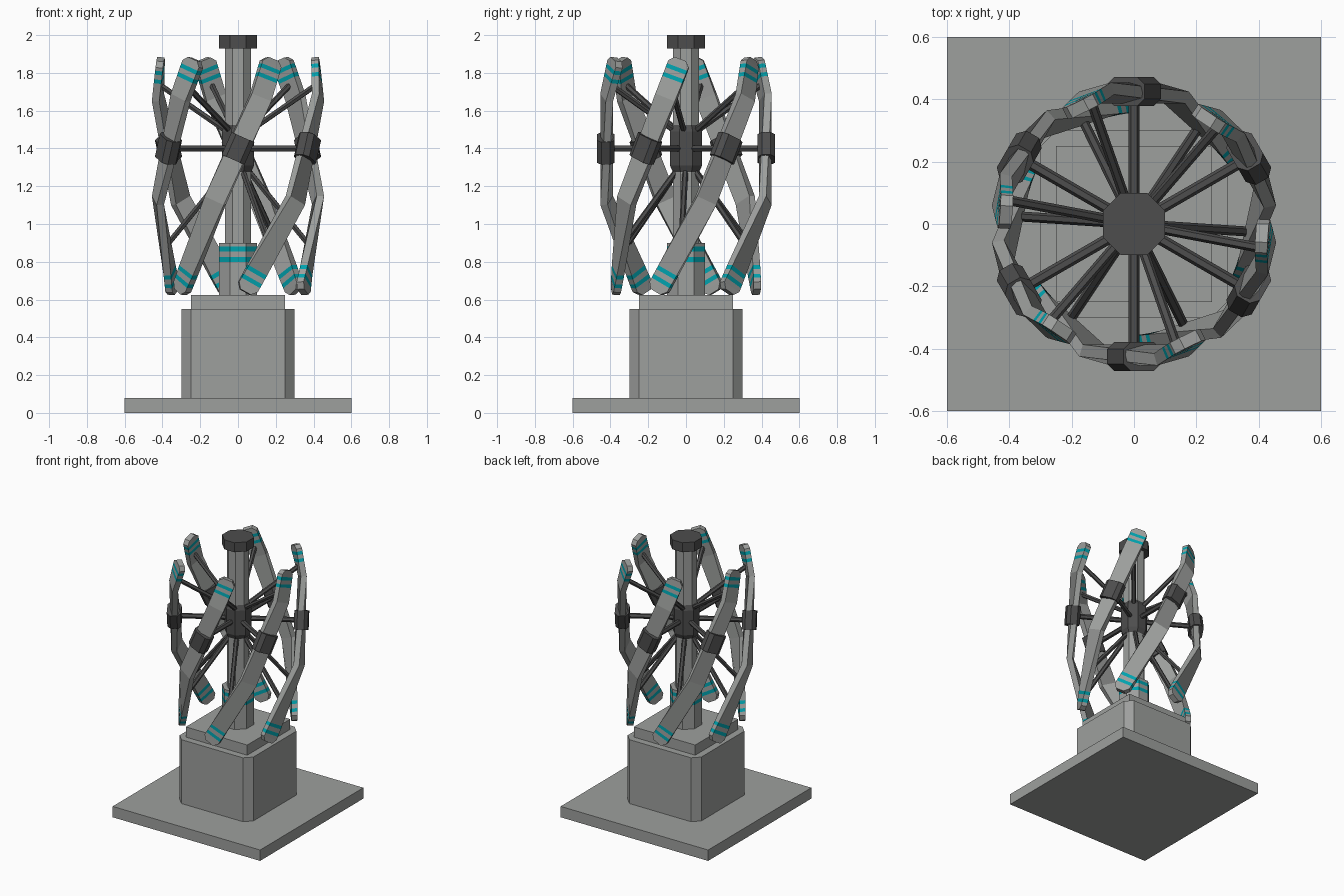
import bpy, bmesh, math
from mathutils import Vector, Matrix

if "Cube" in bpy.data.objects:
    bpy.data.objects.remove(bpy.data.objects["Cube"])


def material(name, rgb):
    m = bpy.data.materials.new(name)
    m.diffuse_color = (*rgb, 1)
    m.use_nodes = True
    m.node_tree.nodes["Principled BSDF"].inputs["Base Color"].default_value = m.diffuse_color
    return m


GREY = material("light grey", (0.34, 0.35, 0.34))
DARK = material("dark grey", (0.075, 0.075, 0.075))
CYAN = material("cyan", (0.0, 0.36, 0.42))


def finish(name, bm, mats):
    bmesh.ops.recalc_face_normals(bm, faces=bm.faces)
    me = bpy.data.meshes.new(name)
    bm.to_mesh(me)
    bm.free()
    for m in mats:
        me.materials.append(m)
    ob = bpy.data.objects.new(name, me)
    bpy.context.collection.objects.link(ob)
    return ob


def loft(name, rings, mats, striped=()):
    """Skin a stack of equal-sided rings; spans listed in striped get slot 1."""
    bm = bmesh.new()
    vs = [[bm.verts.new(p) for p in r] for r in rings]
    n = len(vs[0])
    for i in range(len(vs) - 1):
        for j in range(n):
            k = (j + 1) % n
            f = bm.faces.new((vs[i][j], vs[i][k], vs[i + 1][k], vs[i + 1][j]))
            f.material_index = 1 if i in striped else 0
    bm.faces.new(vs[0])
    bm.faces.new(vs[-1])
    return finish(name, bm, mats)


def octagon(half, chamfer, z):
    """Square of given half width with cut corners at height z."""
    a, b = half, half - chamfer
    return [(a, -b, z), (a, b, z), (b, a, z), (-b, a, z),
            (-a, b, z), (-a, -b, z), (-b, -a, z), (b, -a, z)]


def square(half, z):
    return [(half, -half, z), (half, half, z), (-half, half, z), (-half, -half, z)]


def regular(half, z):
    return octagon(half, half * (2 - math.sqrt(2)), z)


# Pedestal
loft("ground_slab", [square(0.6, 0), square(0.6, 0.08)], [GREY])
loft("pedestal", [octagon(0.3, 0.05, 0.08), octagon(0.3, 0.05, 0.55)], [GREY])
loft("pedestal_step", [square(0.25, 0.55), square(0.25, 0.625)], [GREY])

# Mast with striped collar, hub and cap
loft("mast_collar", [regular(0.1, z) for z in (0.625, 0.80, 0.825, 0.855, 0.88, 0.9)],
     [GREY, CYAN], striped=(1, 3))
loft("mast", [regular(0.07, 0.9), regular(0.07, 1.93)], [GREY])
loft("hub", [regular(r, z) for r, z in
             ((0.05, 1.23), (0.085, 1.31), (0.085, 1.49), (0.05, 1.57))], [DARK])
loft("mast_cap", [regular(0.1, 1.93), regular(0.1, 2.0)], [DARK])

# Blade centre line: bottom tip, lower bend, upper bend, top tip
PATH = [Vector(p) for p in ((-0.305, -0.22, 0.64), (-0.12, -0.42, 1.125),
                            (0.12, -0.42, 1.67), (0.18, -0.37, 1.872))]
DIRS = [(PATH[i + 1] - PATH[i]).normalized() for i in range(3)]
WIDTH, THICK = 0.057, 0.02


def blade_ring(p, t, w):
    n = Vector((p.x, p.y, 0)).normalized()
    n = (n - t * n.dot(t)).normalized()
    s = t.cross(n)
    return [p + s * (w * a) + n * (THICK * b)
            for a, b in ((-1, -1), (1, -1), (1, 1), (-1, 1))]


def blade_rings():
    rings = []
    for d, w in ((0, 0.55), (0.03, 1), (0.055, 1), (0.078, 1), (0.108, 1), (0.131, 1)):
        rings.append(blade_ring(PATH[0] + DIRS[0] * d, DIRS[0], WIDTH * w))
    for i in (1, 2):
        rings.append(blade_ring(PATH[i], (DIRS[i - 1] + DIRS[i]).normalized(), WIDTH))
    for d, w in ((0.117, 1), (0.095, 1), (0.068, 1), (0.046, 1), (0.027, 1), (0, 0.55)):
        rings.append(blade_ring(PATH[3] - DIRS[2] * d, DIRS[2], WIDTH * w))
    return rings


def at_height(i, z):
    return PATH[i] + (PATH[i + 1] - PATH[i]) * ((z - PATH[i].z) / (PATH[i + 1].z - PATH[i].z))


def clamp_rings():
    """Chamfered sleeve around the middle of the blade."""
    t, n = DIRS[1], Vector((0, -1, 0))
    s, c = t.cross(n), Vector((0, -0.425, 1.4))
    prof = ((1, -.5), (1, .5), (.6, 1), (-.6, 1), (-1, .5), (-1, -.5), (-.6, -1), (.6, -1))
    return [[c + t * h + s * (0.066 * a) + n * (0.047 * b) for a, b in prof]
            for h in (-0.065, 0.065)]


def strut_rings(a, b, r):
    t = (b - a).normalized()
    s = t.cross(Vector((0, 0, 1))).normalized()
    u = s.cross(t)
    return [[p + s * (r * math.cos(k * math.pi / 3)) + u * (r * math.sin(k * math.pi / 3))
             for k in range(6)] for p in (a, b)]


# Six blades, each with a clamp and three struts
PARTS = [
    ("blade", blade_rings(), [GREY, CYAN], (2, 4, 8, 10)),
    ("blade_clamp", clamp_rings(), [DARK], ()),
    ("middle_strut", strut_rings(Vector((0, 0, 1.4)), Vector((0, -0.41, 1.4)), 0.018), [DARK], ()),
    ("upper_strut", strut_rings(Vector((0, 0, 1.45)), at_height(2, 1.74), 0.016), [DARK], ()),
    ("lower_strut", strut_rings(Vector((0, 0, 1.35)), at_height(0, 0.88), 0.016), [DARK], ()),
]
for k in range(6):
    turn = Matrix.Rotation(k * math.pi / 3, 3, 'Z')
    for name, rings, mats, striped in PARTS:
        loft(f"{name}_{k + 1}", [[turn @ p for p in r] for r in rings], mats, striped)
